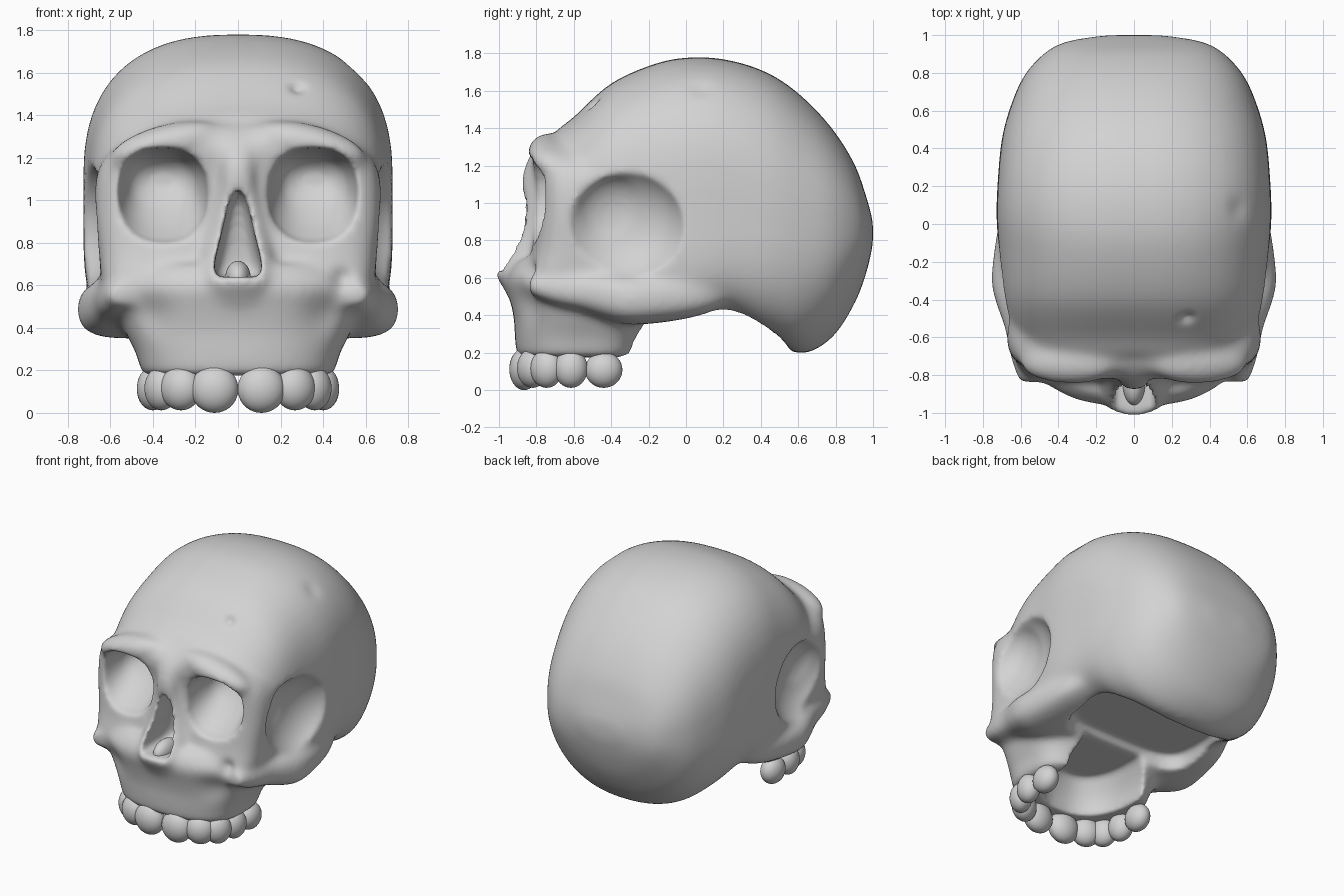
import bpy, bmesh, math
from mathutils import Vector, Euler, Matrix

cube = bpy.data.objects.get("Cube")
if cube:
    bpy.data.objects.remove(cube, do_unlink=True)

grey = (0.65, 0.65, 0.65, 1)
bone = bpy.data.materials.new("bone_grey")
bone.use_nodes = True
bone.diffuse_color = grey
bone.node_tree.nodes["Principled BSDF"].inputs["Base Color"].default_value = grey


def smooth_rows(rows, steps=6):
    """Catmull-Rom resampling of section rows."""
    out = []
    last = len(rows) - 1
    for i in range(last):
        a, b, c, d = (rows[max(0, min(last, i + k))] for k in (-1, 0, 1, 2))
        for s in range(steps):
            t = s / steps
            out.append([0.5 * (2 * q + (r - p) * t + (2 * p - 5 * q + 4 * r - w) * t * t
                               + (3 * q - p - 3 * r + w) * t ** 3)
                        for p, q, r, w in zip(a, b, c, d)])
    out.append(list(rows[-1]))
    return out


def loft(bm, axis, rows, low=2.5, high=2.5, x=0, sides=48):
    """Superellipse sections along y or z; a row is position, half width, low, high
    and, if given, its own exponent for the lower half."""
    rings = []
    for pos, half, lo, hi, *own_low in smooth_rows(rows):
        ring = []
        for k in range(sides):
            a = 2 * math.pi * k / sides
            c, s = math.cos(a), math.sin(a)
            n = 2 / (high if s > 0 else own_low[0] if own_low else low)
            u = x + half * math.copysign(abs(c) ** n, c)
            v = (lo + hi) / 2 + (hi - lo) / 2 * math.copysign(abs(s) ** n, s)
            ring.append(bm.verts.new((u, pos, v) if axis == "y" else (u, v, pos)))
        rings.append(ring)
    faces = [bm.faces.new(rings[0]), bm.faces.new(rings[-1])]
    for r, q in zip(rings, rings[1:]):
        for k in range(sides):
            j = (k + 1) % sides
            faces.append(bm.faces.new((r[k], r[j], q[j], q[k])))
    bmesh.ops.recalc_face_normals(bm, faces=faces)


def blob(bm, loc, radii, rot=(0, 0, 0)):
    bmesh.ops.create_uvsphere(bm, u_segments=32, v_segments=18, radius=1,
                              matrix=Matrix.LocRotScale(Vector(loc), Euler(rot), Vector(radii)))


def make(name, bm):
    mesh = bpy.data.meshes.new(name)
    bm.to_mesh(mesh)
    bm.free()
    mesh.shade_smooth()
    mesh.materials.append(bone)
    obj = bpy.data.objects.new(name, mesh)
    bpy.context.collection.objects.link(obj)
    return obj


def voxels(obj, size):
    mod = obj.modifiers.new("voxels", "REMESH")
    mod.mode = "VOXEL"
    mod.voxel_size = size


def soften(obj, iterations):
    mod = obj.modifiers.new("soften", "SMOOTH")
    mod.factor = .5
    mod.iterations = iterations


# Braincase
solid = bmesh.new()
loft(solid, "y", [(-.77, .46, .75, 1.32, 3), (-.68, .58, .6, 1.4, 3.2), (-.6, .635, .5, 1.46, 3.5),
                  (-.4, .69, .43, 1.64, 4), (-.15, .715, .37, 1.75, 5.5),
                  (.05, .728, .405, 1.78, 6), (.25, .72, .385, 1.76, 4.5),
                  (.45, .7, .265, 1.69, 3.2), (.62, .655, .195, 1.57, 2.5),
                  (.78, .585, .28, 1.4, 2.2), (.9, .48, .46, 1.21, 2),
                  (.965, .36, .63, 1.03, 2), (1.0, .15, .78, .9, 2)])
# Face block, upper jaw and nose bridge
loft(solid, "z", [(.45, .56, -.78, -.2), (.53, .6, -.84, -.2), (.62, .64, -.86, -.2),
                  (.75, .655, -.825, -.2), (.95, .675, -.8, -.2), (1.12, .665, -.8, -.2),
                  (1.22, .61, -.82, -.2), (1.29, .5, -.81, -.25), (1.35, .35, -.76, -.3)],
     low=4.5, high=4)
loft(solid, "z", [(.175, .45, -.905, -.27), (.28, .48, -.915, -.24), (.38, .53, -.92, -.2),
                  (.48, .57, -.94, -.18), (.6, .58, -.965, -.2), (.7, .5, -.91, -.2)],
     low=2.5, high=3.5)
loft(solid, "z", [(.4, .2, -.91, -.5), (.48, .19, -.94, -.5), (.56, .19, -.985, -.5),
                  (.63, .19, -1.02, -.5), (.72, .185, -.965, -.5), (.84, .16, -.895, -.5),
                  (1.0, .12, -.87, -.5), (1.12, .095, -.88, -.5), (1.24, .11, -.845, -.5),
                  (1.33, .15, -.79, -.5)], low=2.7)
# Brow ridges and cheekbones
for side in (-1, 1):
    blob(solid, (side * .34, -.735, 1.26), (.27, .115, .095), (0, side * .25, 0))
    loft(solid, "y", [(-.84, .09, .51, .61), (-.7, .135, .455, .63), (-.55, .165, .42, .64),
                      (-.42, .21, .375, .64), (-.3, .235, .35, .63), (-.1, .215, .365, .63),
                      (.08, .18, .4, .62), (.2, .13, .45, .6)], x=side * .52, low=2.8)
skull = make("skull", solid)
voxels(skull, .017)
soften(skull, 16)

# Hollows: eye sockets, temples, nose opening, palate and base
hollow = bmesh.new()
for side in (-1, 1):
    loft(hollow, "y", [(-1.05, .235, .77, 1.26), (-.8, .215, .8, 1.245), (-.72, .2, .84, 1.235),
                       (-.64, .175, .9, 1.22), (-.56, .14, .98, 1.19), (-.51, .07, 1.06, 1.14)],
         low=2.3, high=2.4, x=side * .355)
    blob(hollow, (side * .81, -.34, .88), (.25, .35, .32))
    blob(hollow, (side * .7, -.38, .92), (.15, .22, .23))
loft(hollow, "z", [(.64, .105, -1.2, -.68), (.7, .11, -1.2, -.66), (.85, .075, -1.2, -.68),
                   (.98, .045, -1.2, -.72), (1.05, .015, -1.2, -.78)], low=4, high=4)
loft(hollow, "z", [(0, .32, -.79, .1), (.25, .31, -.77, .1), (.42, .24, -.7, .1)])
loft(hollow, "z", [(.1, .54, -.24, .57), (.3, .53, -.22, .53), (.47, .49, -.2, .46)],
     low=4, high=3)
cutter = make("hollow_cutter", hollow)
cutter.hide_render = True
voxels(cutter, .015)

cut = skull.modifiers.new("hollows", "BOOLEAN")
cut.operation = "DIFFERENCE"
cut.solver = "EXACT"
cut.object = cutter
voxels(skull, .016)
soften(skull, 12)

# Bake the modifiers, then drop the cutter
graph = bpy.context.evaluated_depsgraph_get()
baked = bpy.data.meshes.new_from_object(skull.evaluated_get(graph))
skull.modifiers.clear()
skull.data = baked
bpy.data.objects.remove(cutter, do_unlink=True)

# Soft brush strokes: centre, radius, push
strokes = [((0, -.8, 1.37), .09, (0, .02, 0)),
           ((.28, -.5, 1.53), .035, (-.005, .015, -.015)),
           ((.49, -.83, .63), .05, (0, .03, 0)),
           ((.54, .08, 1.6), .06, (-.008, 0, -.008))]
for side in (-1, 1):
    strokes.append(((side * .4, -.85, .47), .1, (0, .03, 0)))
for centre, radius, push in strokes:
    centre, push = Vector(centre), Vector(push)
    for v in baked.vertices:
        d = (v.co - centre).length / radius
        if d < 2.5:
            v.co += push * math.exp(-d * d)
baked.shade_smooth()
baked.materials.clear()
baked.materials.append(bone)

# Small spine in the floor of the nose opening
spine = bmesh.new()
blob(spine, (0, -.84, .635), (.06, .12, .08))
make("nasal_spine", spine)

# Upper teeth: x, y, half width, half depth, half height, turn
teeth = [(.11, -.865, .112, .08, .112, .05), (.268, -.82, .1, .08, .105, .45),
         (.36, -.745, .092, .075, .103, 1.0), (.4, -.615, .09, .075, .103, 1.4),
         (.4, -.44, .1, .075, .096, 1.6)]
for side, label in ((1, "left"), (-1, "right")):
    for i, (x, y, w, d, h, turn) in enumerate(teeth):
        tooth = bmesh.new()
        blob(tooth, (side * x, y, h + .012 * (i > 0)), (w, d, h), (0, 0, side * turn))
        make(f"tooth_{label}_{i + 1}", tooth)
